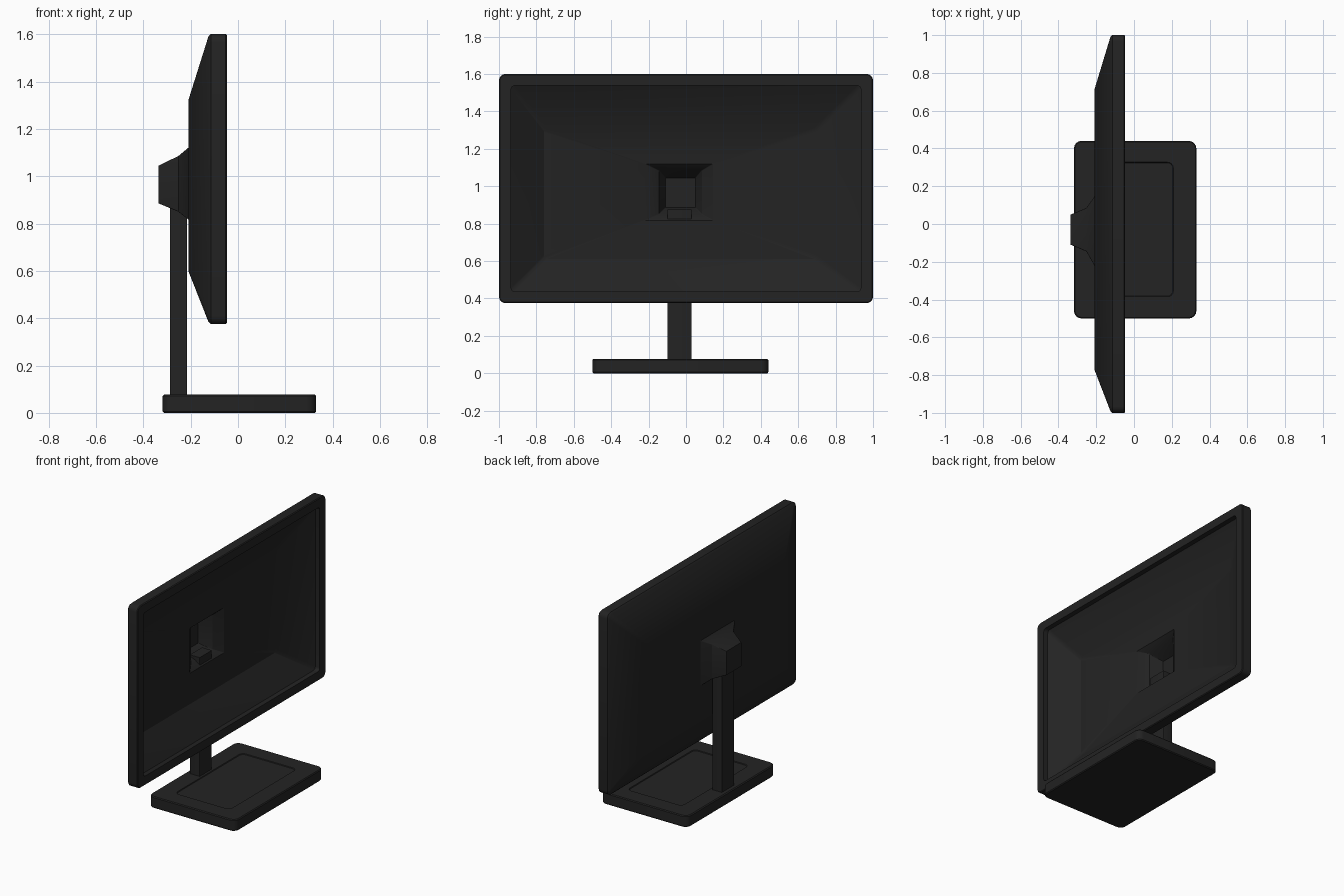
import bpy, bmesh, math
from mathutils import Vector

cube = bpy.data.objects.get("Cube")
if cube:
    bpy.data.objects.remove(cube)

black = bpy.data.materials.new("matte_black_plastic")
black.use_nodes = True
colour = (0.0168, 0.0168, 0.0168, 1)
black.diffuse_color = colour
black.node_tree.nodes["Principled BSDF"].inputs["Base Color"].default_value = colour


def ring(lo, hi, radius, steps=4):
    """Points of a rounded rectangle from corner lo to corner hi."""
    points = []
    for k, (sx, sy) in enumerate([(1, 1), (0, 1), (0, 0), (1, 0)]):
        cx = hi[0] - radius if sx else lo[0] + radius
        cy = hi[1] - radius if sy else lo[1] + radius
        for i in range(steps + 1):
            a = math.pi / 2 * (k + i / steps)
            points.append((cx + radius * math.cos(a), cy + radius * math.sin(a)))
    return points


def loft(name, sections, place):
    """Skin rounded rectangles (depth, lo, hi, radius) and cap both ends."""
    bm = bmesh.new()
    loops = [[bm.verts.new(place(d, u, v)) for u, v in ring(lo, hi, r)]
             for d, lo, hi, r in sections]
    n = len(loops[0])
    for a, b in zip(loops, loops[1:]):
        for i in range(n):
            j = (i + 1) % n
            bm.faces.new((a[i], a[j], b[j], b[i]))
    bm.faces.new(loops[0])
    bm.faces.new(loops[-1])
    bmesh.ops.recalc_face_normals(bm, faces=bm.faces[:])
    mesh = bpy.data.meshes.new(name)
    bm.to_mesh(mesh)
    bm.free()
    obj = bpy.data.objects.new(name, mesh)
    bpy.context.collection.objects.link(obj)
    mesh.materials.append(black)
    bpy.ops.object.select_all(action="DESELECT")
    obj.select_set(True)
    bpy.context.view_layer.objects.active = obj
    bpy.ops.object.shade_smooth_by_angle(angle=math.radians(30))
    return obj


def along_x(d, u, v):
    return Vector((d, u, v))


def along_z(d, u, v):
    return Vector((u, v, d))


# Hollow housing: flared mount on the back, sloped shell, open front with bezel
mount = [
    (-0.335, (-0.11, 0.885), (0.05, 1.045), 0.004),
    (-0.252, (-0.145, 0.85), (0.085, 1.085), 0.004),
    (-0.21, (-0.22, 0.817), (0.145, 1.12), 0.004),
]
inner_mount = [(d + 0.004, lo, hi, r) for d, lo, hi, r in mount]
inner_tray = [
    (-0.206, (-0.76, 0.61), (0.70, 1.31), 0.02),
    (-0.08, (-0.935, 0.437), (0.935, 1.538), 0.02),
    (-0.047, (-0.935, 0.437), (0.935, 1.538), 0.02),
]
outer_shell = [
    (-0.047, (-0.995, 0.38), (0.995, 1.595), 0.03),
    (-0.052, (-1, 0.375), (1, 1.6), 0.035),
    (-0.115, (-1, 0.375), (1, 1.6), 0.035),
    (-0.125, (-0.99, 0.385), (0.99, 1.59), 0.03),
    (-0.21, (-0.77, 0.60), (0.71, 1.32), 0.02),
]
loft("screen_housing", inner_mount + inner_tray + outer_shell + mount[::-1], along_x)

# Upright post, its top reaching into the hollow mount
loft("stand_post", [(z, (-0.288, -0.1), (-0.215, 0.03), 0.004) for z in (0.06, 0.875)], along_z)

# Base slab with softened edges and a shallow tray on top
loft("stand_base", [
    (0, (-0.312, -0.495), (0.325, 0.435), 0.035),
    (0.006, (-0.318, -0.5), (0.33, 0.44), 0.04),
    (0.071, (-0.318, -0.5), (0.33, 0.44), 0.04),
    (0.077, (-0.312, -0.495), (0.325, 0.435), 0.035),
    (0.077, (-0.2, -0.385), (0.208, 0.327), 0.03),
    (0.072, (-0.197, -0.382), (0.205, 0.324), 0.028),
], along_z)
